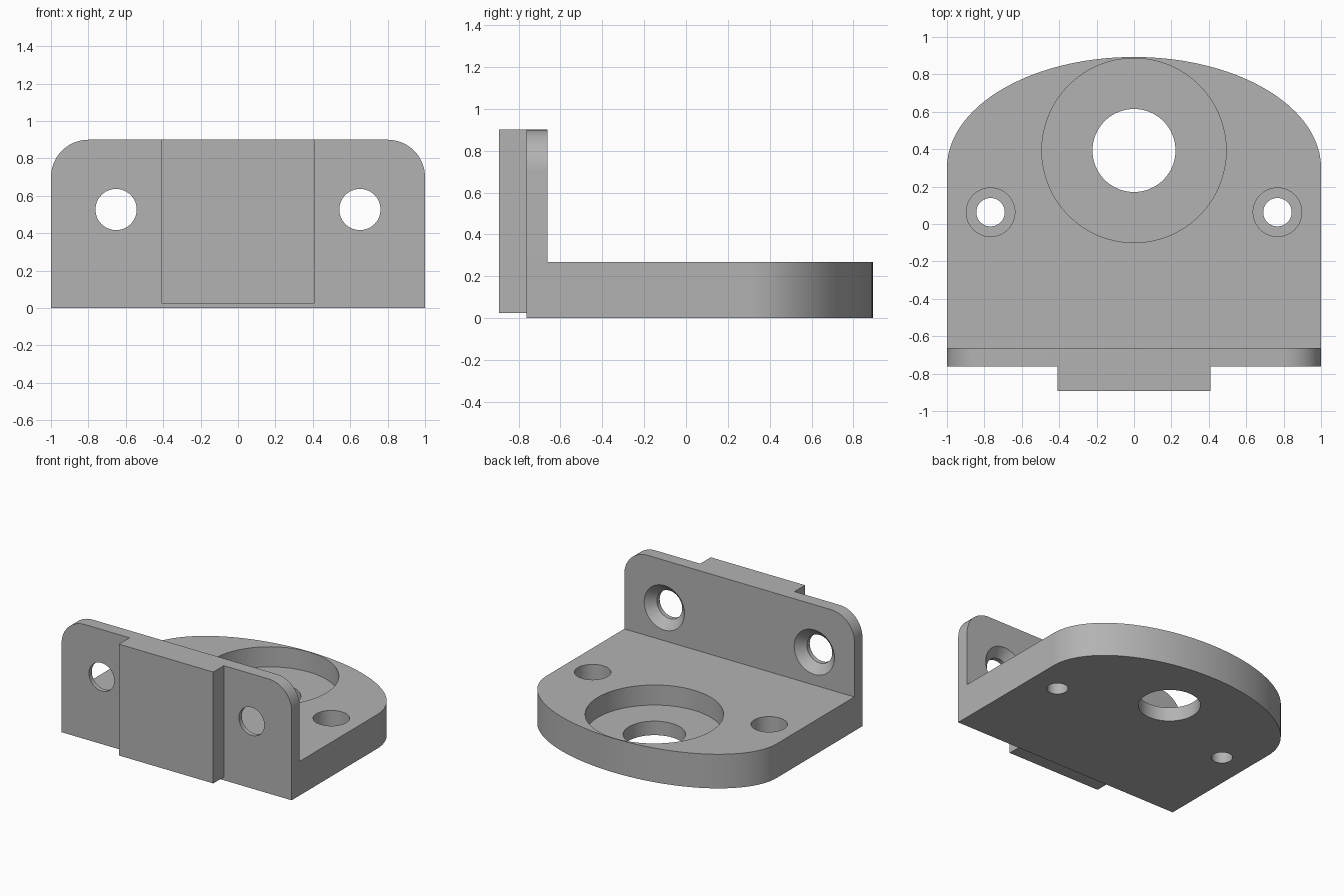
import bpy, bmesh
from math import pi, sin, cos
from mathutils import Matrix, Vector

if "Cube" in bpy.data.objects:
    bpy.data.objects.remove(bpy.data.objects["Cube"], do_unlink=True)

grey = bpy.data.materials.new("plain grey")
grey.use_nodes = True
COLOUR = (0.45, 0.45, 0.45, 1)
grey.diffuse_color = COLOUR
grey.node_tree.nodes["Principled BSDF"].inputs["Base Color"].default_value = COLOUR

BACK, FRONT, WALL_BACK, WALL_FRONT = 0.893, -0.893, -0.662, -0.762
BASE_TOP, WALL_TOP, FLOOR = 0.268, 0.9, 0.11


def finish(name, bm):
    bmesh.ops.recalc_face_normals(bm, faces=bm.faces)
    mesh = bpy.data.meshes.new(name)
    bm.to_mesh(mesh)
    bm.free()
    obj = bpy.data.objects.new(name, mesh)
    mesh.materials.append(grey)
    bpy.context.collection.objects.link(obj)
    return obj


def arc(cx, cy, rx, ry, start, end, steps):
    angles = [start + (end - start) * i / steps for i in range(steps + 1)]
    return [(cx + rx * cos(a), cy + ry * sin(a)) for a in angles]


def extrude(name, points, direction):
    bm = bmesh.new()
    face = bm.faces.new([bm.verts.new(p) for p in points])
    new = bmesh.ops.extrude_face_region(bm, geom=[face])["geom"]
    verts = [v for v in new if isinstance(v, bmesh.types.BMVert)]
    bmesh.ops.translate(bm, verts=verts, vec=Vector(direction))
    return finish(name, bm)


def drill(name, start, end, r_start, r_end):
    """Round cutter, straight or tapered, between two points."""
    a, b = Vector(start), Vector(end)
    turn = (b - a).to_track_quat('Z', 'Y').to_matrix().to_4x4()
    bm = bmesh.new()
    bmesh.ops.create_cone(bm, cap_ends=True, segments=64, radius1=r_start,
                          radius2=r_end, depth=(b - a).length,
                          matrix=Matrix.Translation((a + b) / 2) @ turn)
    return finish(name, bm)


def combine(target, tool, operation):
    mod = target.modifiers.new("cut", 'BOOLEAN')
    mod.operation, mod.solver, mod.object = operation, 'EXACT', tool
    bpy.context.view_layer.objects.active = target
    bpy.ops.object.modifier_apply(modifier=mod.name)
    bpy.data.objects.remove(tool, do_unlink=True)


# Base plate with a half-ellipse back edge
outline = [(-1, WALL_FRONT), (1, WALL_FRONT)] + arc(0, 0.3, 1, BACK - 0.3, 0, pi, 72)
bracket = extrude("bracket", [(x, y, 0) for x, y in outline], (0, 0, BASE_TOP))

# Upright wall with rounded top corners
r = 0.2
profile = [(-1, 0), (1, 0)]
profile += arc(1 - r, WALL_TOP - r, r, r, 0, pi / 2, 16)
profile += arc(r - 1, WALL_TOP - r, r, r, pi / 2, pi, 16)
wall = extrude("wall", [(x, WALL_FRONT, z) for x, z in profile],
               (0, WALL_BACK - WALL_FRONT, 0))
combine(bracket, wall, 'UNION')

# Raised block on the front of the wall
block = [(-0.41, FRONT, 0.025), (0.41, FRONT, 0.025),
         (0.41, FRONT, WALL_TOP), (-0.41, FRONT, WALL_TOP)]
boss = extrude("front_block", block, (0, WALL_FRONT + 0.05 - FRONT, 0))
combine(bracket, boss, 'UNION')


# Stepped holes in the base: wide recess above a narrow through hole
def stepped_hole(x, y, wide, narrow):
    combine(bracket, drill("recess", (x, y, FLOOR), (x, y, 0.5), wide, wide), 'DIFFERENCE')
    combine(bracket, drill("hole", (x, y, -0.1), (x, y, 0.5), narrow, narrow), 'DIFFERENCE')


stepped_hole(0, 0.393, 0.493, 0.222)
for side in (-1, 1):
    stepped_hole(side * 0.767, 0.063, 0.13, 0.076)

    # Countersunk screw holes through the wall
    x, z = side * 0.652, 0.527
    combine(bracket, drill("hole", (x, -1, z), (x, -0.5, z), 0.11, 0.11), 'DIFFERENCE')
    combine(bracket, drill("sink", (x, WALL_BACK - 0.07, z), (x, WALL_BACK + 0.01, z),
                           0.105, 0.185), 'DIFFERENCE')

# Smooth curved walls, sharp edges elsewhere
bpy.ops.object.select_all(action='DESELECT')
bracket.select_set(True)
bpy.context.view_layer.objects.active = bracket
bpy.ops.object.shade_smooth_by_angle(angle=pi / 6)
